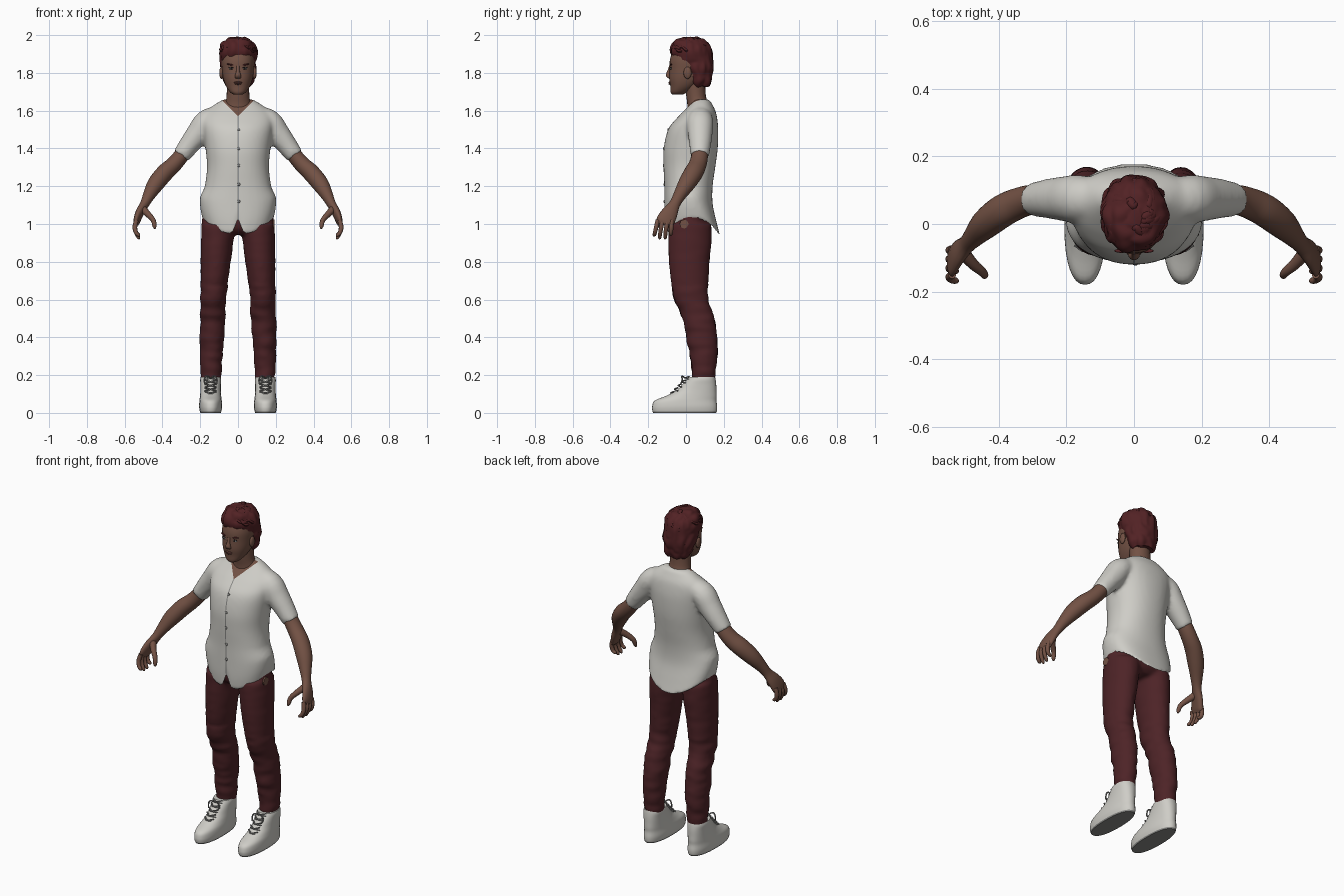
import bpy, bmesh, math, random
from mathutils import Vector, Matrix, noise

random.seed(4)
cube = bpy.data.objects.get("Cube")
if cube:
    bpy.data.objects.remove(cube)


def material(name, rgb):
    m = bpy.data.materials.new(name)
    m.use_nodes = True
    m.diffuse_color = (*rgb, 1)
    m.node_tree.nodes["Principled BSDF"].inputs["Base Color"].default_value = (*rgb, 1)
    return m


WHITE = material("off white cloth", (0.62, 0.61, 0.57))
SKIN = material("brown skin", (0.17, 0.083, 0.058))
MAROON = material("maroon trousers", (0.075, 0.017, 0.02))
HAIR = material("dark red hair", (0.085, 0.016, 0.018))
GREY = material("grey trim", (0.25, 0.25, 0.24))
LIP = material("lip brown", (0.13, 0.048, 0.04))
DARK = material("dark iris", (0.012, 0.008, 0.008))


def spline(rings, sub):
    """Catmull-Rom interpolation through ring parameters."""
    out = []
    for i in range(len(rings) - 1):
        p0, p1 = rings[max(i - 1, 0)], rings[i]
        p2, p3 = rings[i + 1], rings[min(i + 2, len(rings) - 1)]
        for s in range(sub):
            t = s / sub
            out.append([b + 0.5 * t * (c - a + t * (2 * a - 5 * b + 4 * c - d + t * (3 * (b - c) + d - a)))
                        for a, b, c, d in zip(p0, p1, p2, p3)])
    return out + [list(rings[-1])]


def loft(bm, rings, n=24, sub=4, power=2.0, along=False, side=1, ref=(1, 0, 0)):
    """Skin elliptical rings (x, y, z, rx, ry), level or square to their path."""
    rings = spline(rings, sub)
    pts = [Vector(r[:3]) for r in rings]
    loops = []
    for i, r in enumerate(rings):
        u, v = Vector((1, 0, 0)), Vector((0, 1, 0))
        if along:
            t = (pts[min(i + 1, len(pts) - 1)] - pts[max(i - 1, 0)]).normalized()
            u = Vector(ref)
            u = (u - t * u.dot(t)).normalized()
            v = t.cross(u)
        loop = []
        for k in range(n):
            c, s = math.cos(math.tau * k / n), math.sin(math.tau * k / n)
            c = math.copysign(abs(c) ** (2 / power), c)
            s = math.copysign(abs(s) ** (2 / power), s)
            p = pts[i] + u * c * max(r[3], 0.001) + v * s * max(r[4], 0.001)
            loop.append(bm.verts.new((p.x * side, p.y, p.z)))
        loops.append(loop)
    for a, b in zip(loops, loops[1:]):
        for k in range(n):
            bm.faces.new((a[k], a[(k + 1) % n], b[(k + 1) % n], b[k]))
    bm.faces.new(loops[0][::-1])
    bm.faces.new(loops[-1])


def shade(ob, angle=50):
    bpy.ops.object.select_all(action='DESELECT')
    ob.select_set(True)
    bpy.context.view_layer.objects.active = ob
    bpy.ops.object.shade_smooth_by_angle(angle=math.radians(angle))


def finish(bm, name, *mats, fuse=0):
    """Turn a bmesh into an object; fuse merges overlapping pieces."""
    bmesh.ops.recalc_face_normals(bm, faces=bm.faces)
    me = bpy.data.meshes.new(name)
    bm.to_mesh(me)
    bm.free()
    ob = bpy.data.objects.new(name, me)
    bpy.context.collection.objects.link(ob)
    if fuse:
        rm = ob.modifiers.new("fuse", 'REMESH')
        rm.mode, rm.voxel_size = 'VOXEL', fuse
        sm = ob.modifiers.new("soften", 'SMOOTH')
        sm.factor, sm.iterations = 0.5, 6
        dg = bpy.context.evaluated_depsgraph_get()
        ob.data = bpy.data.meshes.new_from_object(ob.evaluated_get(dg))
        ob.modifiers.clear()
        ob.data.materials.clear()
    for m in mats:
        ob.data.materials.append(m)
    shade(ob)
    return ob


def blob(name, loc, radii, mat, tilt=0.0):
    bm = bmesh.new()
    mx = Matrix.Translation(loc) @ Matrix.Rotation(tilt, 4, 'Y') @ Matrix.Diagonal((*radii, 1))
    bmesh.ops.create_uvsphere(bm, u_segments=16, v_segments=10, radius=1, matrix=mx)
    return finish(bm, name, mat)


def front_of(ob, x, z):
    bpy.context.view_layer.update()
    hit, loc, _, _ = ob.ray_cast(Vector((x, -1, z)), Vector((0, 1, 0)))
    return loc if hit else Vector((x, -0.08, z))


# Shirt: torso and sleeves fused, then hem, neckline and button seam shaped
bm = bmesh.new()
loft(bm, [(0, .035, .92, .19, .145), (0, .023, 1.0, .2, .138), (0, .013, 1.1, .2, .128),
          (0, .013, 1.2, .176, .128), (0, .018, 1.3, .164, .137), (0, .025, 1.4, .172, .143),
          (0, .038, 1.5, .185, .133), (0, .058, 1.56, .188, .107), (0, .073, 1.6, .165, .083),
          (0, .08, 1.635, .12, .058), (0, .08, 1.66, .078, .045)], n=48, power=2.2)
for side in (1, -1):
    loft(bm, [(.07, .08, 1.58, .05, .05), (.16, .075, 1.545, .065, .07), (.21, .075, 1.48, .063, .066),
              (.257, .075, 1.42, .055, .058), (.302, .072, 1.36, .047, .049)], along=True, side=side)
shirt = finish(bm, "shirt", WHITE, SKIN, GREY, fuse=0.011)
bm = bmesh.new()
bm.from_mesh(shirt.data)
for co, no in (((0, 0, 1.57), (1, 0, -1)), ((0, 0, 1.57), (1, 0, 1)),
               ((.003, 0, 0), (1, 0, 0)), ((-.003, 0, 0), (1, 0, 0))):
    bmesh.ops.bisect_plane(bm, geom=bm.verts[:] + bm.edges[:] + bm.faces[:], plane_co=co, plane_no=no)
bm.normal_update()
under = [f for f in bm.faces if f.normal.z < -0.6 and f.calc_center_median().z < 0.935]
bmesh.ops.delete(bm, geom=under, context='FACES')
for f in bm.faces:
    c = f.calc_center_median()
    if c.y < .07 and c.z > 1.57 + abs(c.x):
        f.material_index = 1
    elif c.y < 0 and abs(c.x) < .003:
        f.material_index = 2
for v in bm.verts:
    x, y, z = v.co
    if z < 1.2:
        s = min(abs(x) / .2, 1)
        hem = .94 + .105 * s ** 2
        if y < .02:
            hem = .945 + .1 * s ** 2.5 + .08 * max(0, 1 - abs(x) / .03)
        v.co.z = 1.2 - (1.2 - z) * (1.2 - hem) / .28
bm.to_mesh(shirt.data)
bm.free()
shade(shirt)
for z in (1.5, 1.4, 1.31, 1.21, 1.12):
    blob("shirt_button", front_of(shirt, .004, z), (.008, .004, .008), GREY)

# Trousers: hips and legs fused, with light folds
bm = bmesh.new()
loft(bm, [(0, .02, .945, .1, .08), (0, .02, .98, .18, .112), (0, .02, 1.05, .188, .117),
          (0, .02, 1.12, .17, .11)], n=32)
for side in (1, -1):
    loft(bm, [(.143, .093, .165, .05, .058), (.143, .093, .2, .055, .062), (.141, .093, .3, .06, .073),
              (.138, .083, .4, .065, .083), (.135, .066, .5, .068, .085), (.131, .028, .6, .069, .09),
              (.125, .02, .7, .073, .1), (.118, .017, .8, .08, .108), (.111, .02, .9, .086, .115),
              (.103, .02, 1.0, .091, .115)], side=side)
trousers = finish(bm, "trousers", MAROON, fuse=0.011)
for v in trousers.data.vertices:
    p = v.co
    fold = noise.noise(Vector((p.x * 9, p.y * 9, p.z * 24)))
    v.co += v.normal * fold * (.007 if p.z < .68 else .002)

# Round hip patch
bpy.context.view_layer.update()
hit, spot, _, _ = trousers.ray_cast(Vector((1, -.01, 1.0)), Vector((-1, 0, 0)))
bm = bmesh.new()
bmesh.ops.create_cone(bm, cap_ends=True, segments=8, radius1=.024, radius2=.024, depth=.008,
                      matrix=Matrix.Translation(spot) @ Matrix.Rotation(math.pi / 2, 4, 'Y'))
finish(bm, "hip_patch", SKIN)

for side, word in ((1, "left"), (-1, "right")):
    # Arm with palm, fingers and thumb
    bm = bmesh.new()
    loft(bm, [(.25, .074, 1.44, .04, .04), (.302, .072, 1.36, .041, .044), (.345, .06, 1.31, .043, .047),
              (.39, .038, 1.268, .046, .05), (.437, .002, 1.21, .044, .045), (.472, -.035, 1.15, .032, .033),
              (.495, -.06, 1.105, .024, .029), (.52, -.085, 1.06, .022, .042),
              (.537, -.11, 1.015, .017, .048), (.541, -.118, .995, .01, .035)],
         along=True, side=side)
    for k, tip in enumerate((.935, .922, .922, .938)):
        y = -.15 + .025 * k
        spread = -.018 + .004 * k
        loft(bm, [(.538, y, 1.02, .012, .012), (.546, y + spread * .4, .985, .0125, .012),
                  (.54, y + spread * .8, .955, .011, .011), (.526, y + spread, tip + .006, .009, .009),
                  (.52, y + spread, tip, .003, .003)], n=10, along=True, side=side)
    loft(bm, [(.505, -.085, 1.08, .02, .02), (.475, -.12, 1.05, .016, .017), (.449, -.142, 1.02, .013, .014),
              (.442, -.152, .99, .011, .011), (.44, -.155, .975, .004, .004)], n=12, along=True, side=side)
    finish(bm, word + "_arm", SKIN)

    # High-top shoe
    bm = bmesh.new()
    loft(bm, [(.145, -.007, 0, .054, .166), (.145, -.007, .012, .058, .171), (.145, -.007, .035, .061, .172),
              (.145, -.002, .065, .059, .163), (.145, .028, .09, .056, .134), (.145, .055, .118, .054, .106),
              (.145, .07, .15, .054, .09), (.145, .08, .175, .055, .077), (.145, .084, .19, .052, .07)],
         n=32, power=2.3, side=side)
    shoe = finish(bm, word + "_shoe", WHITE, GREY)
    for p in shoe.data.polygons:
        p.material_index = int(p.center.z < .007)
    # Crossed laces and a small bow
    bm = bmesh.new()
    for k in range(5):
        z, y = .105 + .02 * k, -.075 + .02 * k
        for a in (1, -1):
            loft(bm, [(.145 - .03 * a, y + .012, z - .008, .004, .004), (.145, y - .006, z, .004, .004),
                      (.145 + .03 * a, y + .012, z + .008, .004, .004)],
                 n=6, along=True, side=side, ref=(0, 0, 1))
    for a in (1, -1):
        loft(bm, [(.145, -.005, .185, .004, .004), (.145 + .02 * a, -.022, .195, .004, .004),
                  (.145 + .035 * a, -.02, .175, .004, .004), (.145 + .03 * a, -.03, .15, .003, .003)],
             n=6, along=True, side=side, ref=(0, 1, 0))
    finish(bm, word + "_laces", GREY)

# Neck and head
bm = bmesh.new()
loft(bm, [(0, .065, 1.56, .08, .06), (0, .063, 1.63, .07, .056), (0, .053, 1.68, .06, .052),
          (0, .045, 1.78, .06, .055)])
finish(bm, "neck", SKIN)
bm = bmesh.new()
loft(bm, [(0, -.045, 1.685, .022, .028), (0, -.036, 1.698, .042, .045), (0, -.013, 1.73, .064, .07),
          (0, .003, 1.77, .078, .092), (0, .015, 1.82, .085, .102), (0, .02, 1.87, .088, .105),
          (0, .022, 1.92, .078, .088), (0, .022, 1.96, .05, .05)], n=32, power=2.2)
head = finish(bm, "head", SKIN)

# Face
bm = bmesh.new()
loft(bm, [(0, -.083, 1.838, .008, .006), (0, -.09, 1.81, .009, .009), (0, -.094, 1.79, .015, .013),
          (0, -.09, 1.776, .017, .011), (0, -.085, 1.77, .01, .005)], n=16)
finish(bm, "nose", SKIN)
for z, r in ((1.749, .022), (1.742, .018)):
    blob("lip", front_of(head, 0, z), (r, .008, .005), LIP)
for side in (1, -1):
    blob("eye", front_of(head, .035 * side, 1.823), (.014, .004, .0055), GREY)
    blob("iris", front_of(head, .034 * side, 1.823), (.006, .006, .0055), DARK)
    blob("eyelid", front_of(head, .035 * side, 1.829), (.016, .005, .002), DARK, -.1 * side)
    blob("eyebrow", front_of(head, .037 * side, 1.843), (.022, .006, .004), HAIR, -.2 * side)
    blob("ear", (.088 * side, .008, 1.8), (.011, .021, .032), SKIN)

# Wavy short hair with loose locks on the crown
bm = bmesh.new()
loft(bm, [(0, .075, 1.73, .058, .05), (0, .07, 1.76, .08, .065), (0, .062, 1.8, .089, .08),
          (0, .05, 1.845, .094, .094), (0, .034, 1.88, .097, .106), (0, .026, 1.92, .098, .108),
          (0, .026, 1.957, .083, .093), (0, .022, 1.98, .056, .065), (0, .02, 1.989, .02, .025)],
     n=56, sub=6)
bm.normal_update()
for v in bm.verts:
    wave = abs(noise.noise(Vector((v.co.x * 22, v.co.y * 22, v.co.z * 14))))
    v.co += v.normal * (.016 * wave - .003)
for k in range(26):
    a, lift = random.uniform(0, math.tau), random.uniform(.25, 1.25)
    path = []
    for j, r in enumerate((.004, .012, .013, .003)):
        az, el = a + j * .28, lift + .12 * math.sin(j * 2)
        path.append((.093 * math.cos(el) * math.cos(az), .025 + .102 * math.cos(el) * math.sin(az),
                     1.895 + .094 * math.sin(el), r * .7, r))
    loft(bm, path, n=8, sub=4, along=True, ref=(0, 0, 1))
finish(bm, "hair", HAIR)
